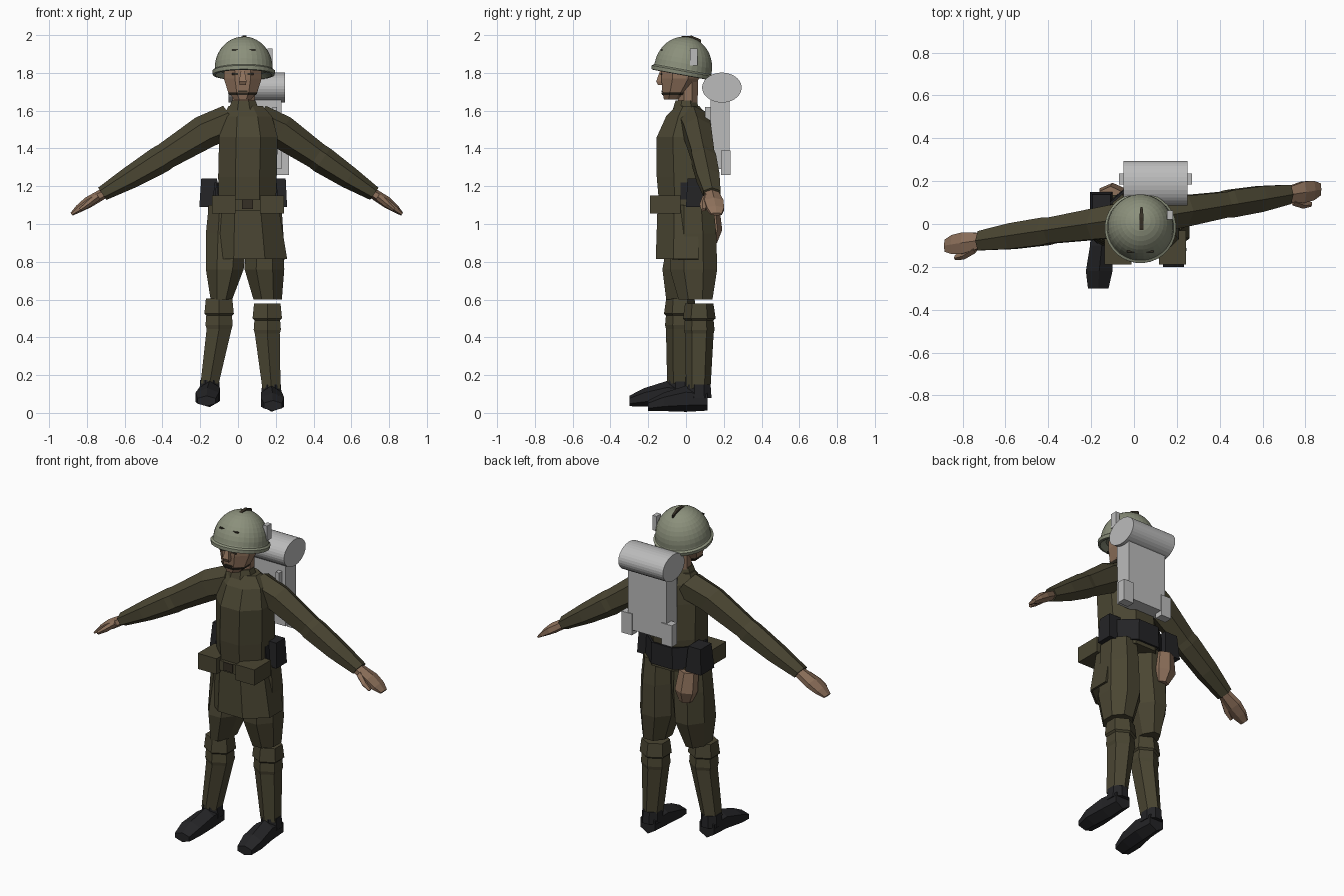
import bpy, bmesh, math
from mathutils import Vector, Matrix

cube = bpy.data.objects.get("Cube")
if cube:
    bpy.data.objects.remove(cube, do_unlink=True)

X, Y, Z = Vector((1, 0, 0)), Vector((0, 1, 0)), Vector((0, 0, 1))


def material(name, r, g, b):
    m = bpy.data.materials.new(name)
    m.use_nodes = True
    m.diffuse_color = (r, g, b, 1)
    shader = m.node_tree.nodes["Principled BSDF"]
    shader.inputs["Base Color"].default_value = (r, g, b, 1)
    shader.inputs["Roughness"].default_value = 0.9
    return m


OLIVE = material("olive cloth", .068, .06, .032)
SKIN = material("skin", .27, .165, .105)
BLACK = material("black leather", .017, .017, .019)
GREY = material("grey canvas", .5, .5, .5)
STEEL = material("helmet green", .26, .28, .2)
DARK = material("dark brown", .035, .028, .018)


def finish(name, bm, mat):
    bmesh.ops.recalc_face_normals(bm, faces=bm.faces)
    mesh = bpy.data.meshes.new(name)
    bm.to_mesh(mesh)
    bm.free()
    mesh.materials.append(mat)
    ob = bpy.data.objects.new(name, mesh)
    bpy.context.collection.objects.link(ob)
    return ob


def loft(name, rings, mat, sides=8, u=X, v=Y, keep=None):
    """Join polygon rings (x, y, z, half width, half depth); keep() leaves an open panel."""
    bm = bmesh.new()
    step = math.tau / sides
    grow = 1 / math.cos(step / 2)
    loops = []
    for x, y, z, a, b in rings:
        c = Vector((x, y, z))
        loops.append([bm.verts.new(c + grow * (a * math.cos(step * (i + .5)) * u
                                               + b * math.sin(step * (i + .5)) * v))
                      for i in range(sides)])
    for lo, hi in zip(loops, loops[1:]):
        for i in range(sides):
            j = (i + 1) % sides
            bm.faces.new((lo[i], lo[j], hi[j], hi[i]))
    if keep:
        gone = [f for f in bm.faces if not keep(f.calc_center_median())]
        bmesh.ops.delete(bm, geom=gone, context='FACES')
    else:
        bm.faces.new(loops[0])
        bm.faces.new(loops[-1])
    ob = finish(name, bm, mat)
    if keep:
        ob.modifiers.new("thickness", 'SOLIDIFY').thickness = .012
    return ob


def box(name, x0, x1, y0, y1, z0, z1, mat, taper=1):
    c = ((x0 + x1) / 2, (y0 + y1) / 2)
    a, b = (x1 - x0) / 2, (y1 - y0) / 2
    s = math.cos(math.pi / 4) / math.cos(math.pi / 4)
    return loft(name, [(*c, z0, a * s, b * s), (*c, z1, a * taper, b * taper)], mat, 4)


# Tunic body, collar and open-backed skirt
loft("tunic", [(.05, .0, 1.08, .15, .14), (.05, 0, 1.25, .155, .155),
               (.055, -.01, 1.46, .155, .145), (.05, .005, 1.57, .13, .11),
               (.04, .01, 1.625, .09, .06)], OLIVE)
loft("collar", [(.03, .0, 1.59, .085, .075), (.03, 0, 1.655, .062, .055)], OLIVE)
loft("tunic_skirt", [(.05, 0, 1.12, .16, .15), (.06, 0, .815, .2, .16)], OLIVE,
     keep=lambda c: c.y < .05)

# Belt, front pouches, rear leather belt and side cases
loft("front_belt", [(.05, 0, 1.07, .165, .16), (.05, 0, 1.13, .165, .16)], OLIVE)
for side, x in (("right", -.075), ("left", .18)):
    box(side + "_ammo_pouch", x - .063, x + .063, -.19, -.03, 1.055, 1.15, OLIVE)
box("buckle", .02, .08, -.168, -.158, 1.08, 1.13, DARK)
loft("rear_belt", [(.04, .03, 1.09, .175, .145), (.04, .03, 1.22, .165, .145)], BLACK,
     keep=lambda c: c.y > .01)
box("right_case", -.205, -.1, .02, .15, 1.09, 1.24, BLACK, .8)
box("left_case", .16, .26, 0, .1, 1.09, 1.24, BLACK, .85)
loft("hip_bag", [(-.09, .13, .9, .035, .03), (-.1, .14, .97, .06, .045),
                 (-.11, .13, 1.09, .05, .04)], SKIN, 6)

# Trousers, lower legs and boots; the right leg stands slightly forward
loft("right_trouser", [(-.055, .025, 1.1, .1, .11), (-.06, .025, .95, .11, .115),
                       (-.07, .01, .76, .1, .135), (-.088, -.005, .6, .057, .1)], OLIVE)
loft("left_trouser", [(.14, .035, 1.1, .09, .11), (.14, .04, .95, .1, .12),
                      (.14, .04, .76, .105, .125), (.157, .05, .6, .075, .09)], OLIVE)
for side, x, y, dx, z in (("right", -.1, -.03, -.05, .025), ("left", .155, .07, .022, 0)):
    loft(side + "_shin", [(x, y, .58 + z, .07, .065), (x, y, .5 + z, .078, .075),
                          (x, y, .49 + z, .068, .066), (x, y, .44 + z, .072, .07),
                          (x, y, .42 + z, .066, .066),
                          (x + dx, y - .005, .13 + z, .048, .056)], OLIVE, 6)
    bx = x + dx
    loft(side + "_boot_cuff", [(bx, y, .08 + z, .055, .065), (bx, y, .15 + z, .05, .06)], BLACK)
    loft(side + "_boot", [(bx, y + .045, .07 + z, .048, .05),
                          (bx, y - .07, .075 + z, .055, .06),
                          (bx + dx / 4, y - .19, .058 + z, .062, .042),
                          (bx + dx / 3, y - .27, .038 + z, .048, .024)],
         BLACK, 6, X, Z)

# Arms slope down and out; the body is twisted so the left arm trails
for side, s in (("right", -1), ("left", 1)):
    def arm(d, z, a, b, shift=0):
        return (s * d + .05 * (.75 - d), .03 + s * .15 * d + shift, z, a, b)
    across = Vector((s * .57, 0, .82))
    loft(side + "_sleeve", [arm(.06, 1.55, .08, .08), arm(.2, 1.49, .072, .078),
                            arm(.4, 1.36, .06, .062), arm(.43, 1.34, .064, .064),
                            arm(.58, 1.245, .06, .052), arm(.72, 1.16, .045, .034)],
         OLIVE, 6, Y, across)
    loft(side + "_hand", [arm(.7, 1.17, .032, .024), arm(.79, 1.115, .05, .026),
                          arm(.84, 1.08, .045, .018), arm(.875, 1.052, .028, .008)],
         SKIN, 6, Y, across)
    loft(side + "_thumb", [arm(.74, 1.145, .02, .016, -.03), arm(.79, 1.105, .018, .014, -.055),
                           arm(.83, 1.075, .01, .008, -.062)], SKIN, 5, Y, across)

# Neck, head and face
loft("neck", [(.03, .01, 1.6, .058, .05), (.03, .01, 1.78, .06, .055)], SKIN)
loft("head", [(.025, -.075, 1.66, .045, .042), (.025, -.055, 1.7, .078, .07),
              (.025, -.03, 1.77, .1, .1), (.025, -.025, 1.87, .1, .105)], SKIN)
loft("nose", [(.025, -.128, 1.735, .016, .02), (.025, -.132, 1.755, .02, .026),
              (.025, -.122, 1.82, .008, .012)], SKIN, 4)
for side, x in (("right", -.015), ("left", .065)):
    box(side + "_eye", x - .016, x + .016, -.135, -.128, 1.788, 1.8, DARK)
box("mouth", 0, .05, -.131, -.124, 1.7, 1.708, DARK)
loft("chin_strap", [(.025, -.06, 1.683, .07, .066), (.025, -.058, 1.695, .079, .073)], DARK)

# Helmet: turned dome with a rim, tipped back
SEG = 32
profile = [(.12, .0), (.15, -.022), (.163, -.02), (.166, 0), (.155, .008)]
profile += [(.153 * math.cos(t * math.pi / 20), .015 + .168 * math.sin(t * math.pi / 20))
            for t in range(10)]
loft_rings = [(0, 0, h, r, r) for r, h in profile] + [(0, 0, .183, .004, .004)]
helmet = loft("helmet", loft_rings, STEEL, SEG)
helmet.data.transform(Matrix.Translation((.03, -.018, 1.81)) @ Matrix.Rotation(-.18, 4, 'X'))
loft("helmet_crest", [(.035, -.065, 1.966, .005, .008), (.035, -.02, 1.985, .01, .009),
                      (.035, .03, 1.988, .01, .009), (.035, .08, 1.968, .005, .008)],
     DARK, 4, X, Z)
for i in range(3):
    x = -.015 + i * .045
    box("helmet_slot", x - .017, x + .017, -.133, -.124, 1.918, 1.925, DARK)
box("helmet_badge", .155, .182, .02, .062, 1.84, 1.93, GREY)

# Pack: slab, bedroll on top, corner pouches and shoulder strap ends
box("pack", -.03, .23, .13, .23, 1.29, 1.68, GREY)
roll = loft("bedroll", [(-.05, .19, 1.722, .104, .079), (.25, .19, 1.722, .104, .079)],
            GREY, SEG, Y, Z)
for x in (-.035, .235):
    box("pack_pouch", x - .035, x + .035, .185, .236, 1.26, 1.39, GREY)
for x in (.0, .195):
    box("pack_strap", x - .012, x + .012, .1, .132, 1.5, 1.62, GREY)
